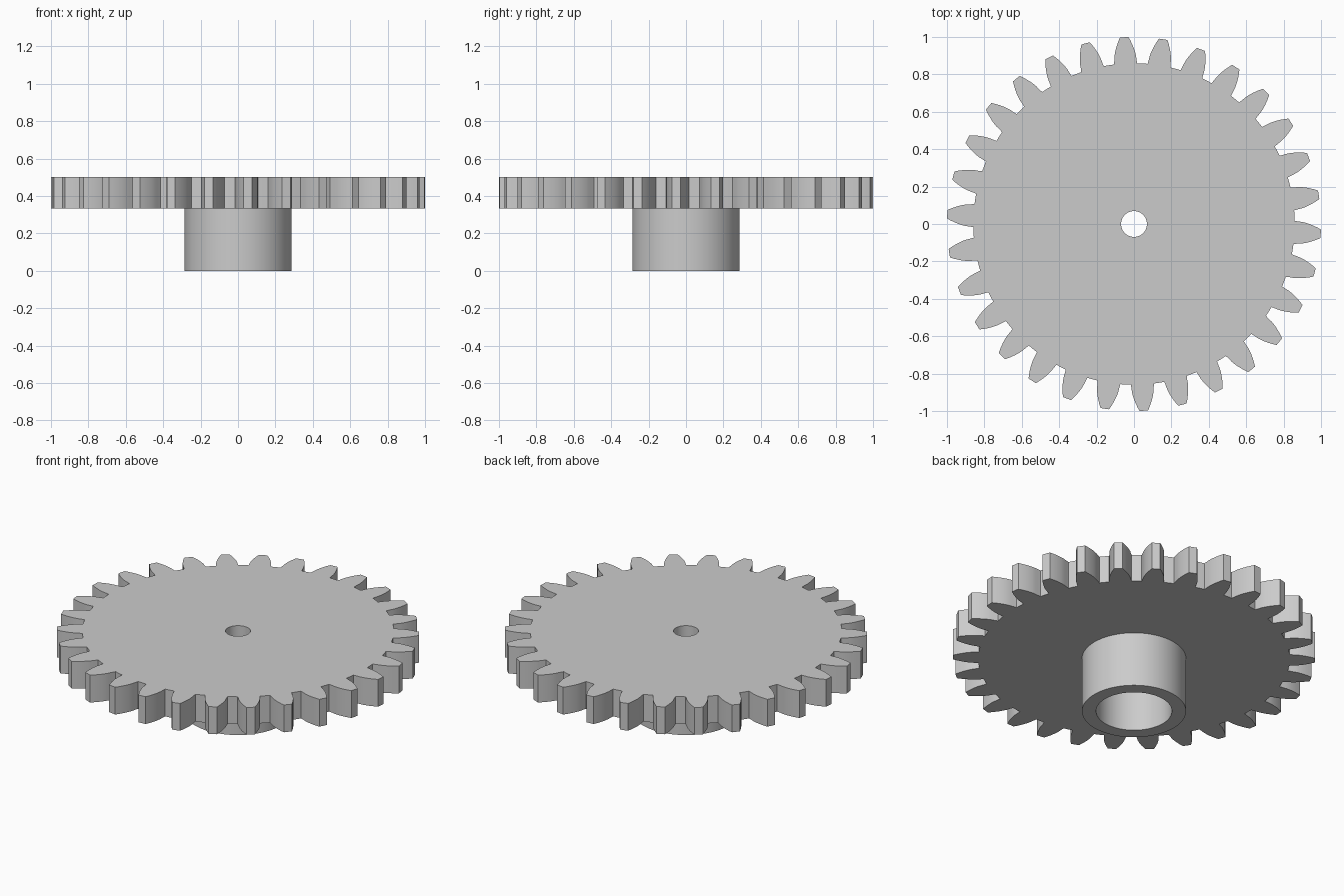
import bpy, bmesh
from math import sin, cos, tan, acos, radians, pi

cube = bpy.data.objects.get("Cube")
if cube:
    bpy.data.objects.remove(cube, do_unlink=True)

# Gear proportions
TEETH = 30
MODULE = 1 / 16
PITCH_R = MODULE * TEETH / 2
TIP_R = PITCH_R + MODULE
ROOT_R = PITCH_R - 1.25 * MODULE
PRESSURE = radians(20)
BASE_R = PITCH_R * cos(PRESSURE)
PHASE = radians(-3)
HUB_R, BORE_R, HOLE_R = 0.287, 0.209, 0.069
TOP_Z, UNDER_Z = 0.5, 0.334

grey = bpy.data.materials.new("plain_grey")
grey.use_nodes = True
grey.diffuse_color = (0.6, 0.6, 0.6, 1)
grey.node_tree.nodes["Principled BSDF"].inputs["Base Color"].default_value = (0.6, 0.6, 0.6, 1)


def involute(angle):
    return tan(angle) - angle


def tooth_outline():
    """Angle and radius of every point around the toothed rim."""
    steps = 7
    half_base = pi / (2 * TEETH) + involute(PRESSURE)
    flank = [(half_base + radians(0.3), ROOT_R)]
    for i in range(steps):
        r = BASE_R + (TIP_R - BASE_R) * i / (steps - 1)
        flank.append((half_base - involute(acos(min(1, BASE_R / r))), r))
    tooth = [(-a, r) for a, r in flank] + flank[::-1]
    tooth.append((pi / TEETH, ROOT_R))
    return [(PHASE + 2 * pi * k / TEETH + a, r) for k in range(TEETH) for a, r in tooth]


RIM = tooth_outline()


def loft(name, rings):
    """Join rings given as (radius, z); a radius of None follows the teeth."""
    bm = bmesh.new()
    loops = [[bm.verts.new(((radius or r) * cos(a), (radius or r) * sin(a), z))
              for a, r in RIM] for radius, z in rings]
    count = len(RIM)
    for low, high in zip(loops, loops[1:]):
        for i in range(count):
            j = (i + 1) % count
            bm.faces.new((low[i], low[j], high[j], high[i]))
    mesh = bpy.data.meshes.new(name)
    bm.to_mesh(mesh)
    bm.free()
    mesh.materials.append(grey)
    obj = bpy.data.objects.new(name, mesh)
    bpy.context.collection.objects.link(obj)
    bpy.ops.object.select_all(action='DESELECT')
    obj.select_set(True)
    bpy.context.view_layer.objects.active = obj
    bpy.ops.object.shade_smooth_by_angle(angle=radians(25))
    return obj


# Toothed wheel: underside, teeth and top face
loft("toothed_wheel", [(HUB_R, UNDER_Z), (None, UNDER_Z), (None, TOP_Z), (HOLE_R, TOP_Z)])

# Hub: shaft hole, wide bore from below, and outer wall
loft("hub", [(HOLE_R, TOP_Z), (HOLE_R, UNDER_Z), (BORE_R, UNDER_Z),
             (BORE_R, 0), (HUB_R, 0), (HUB_R, UNDER_Z)])
